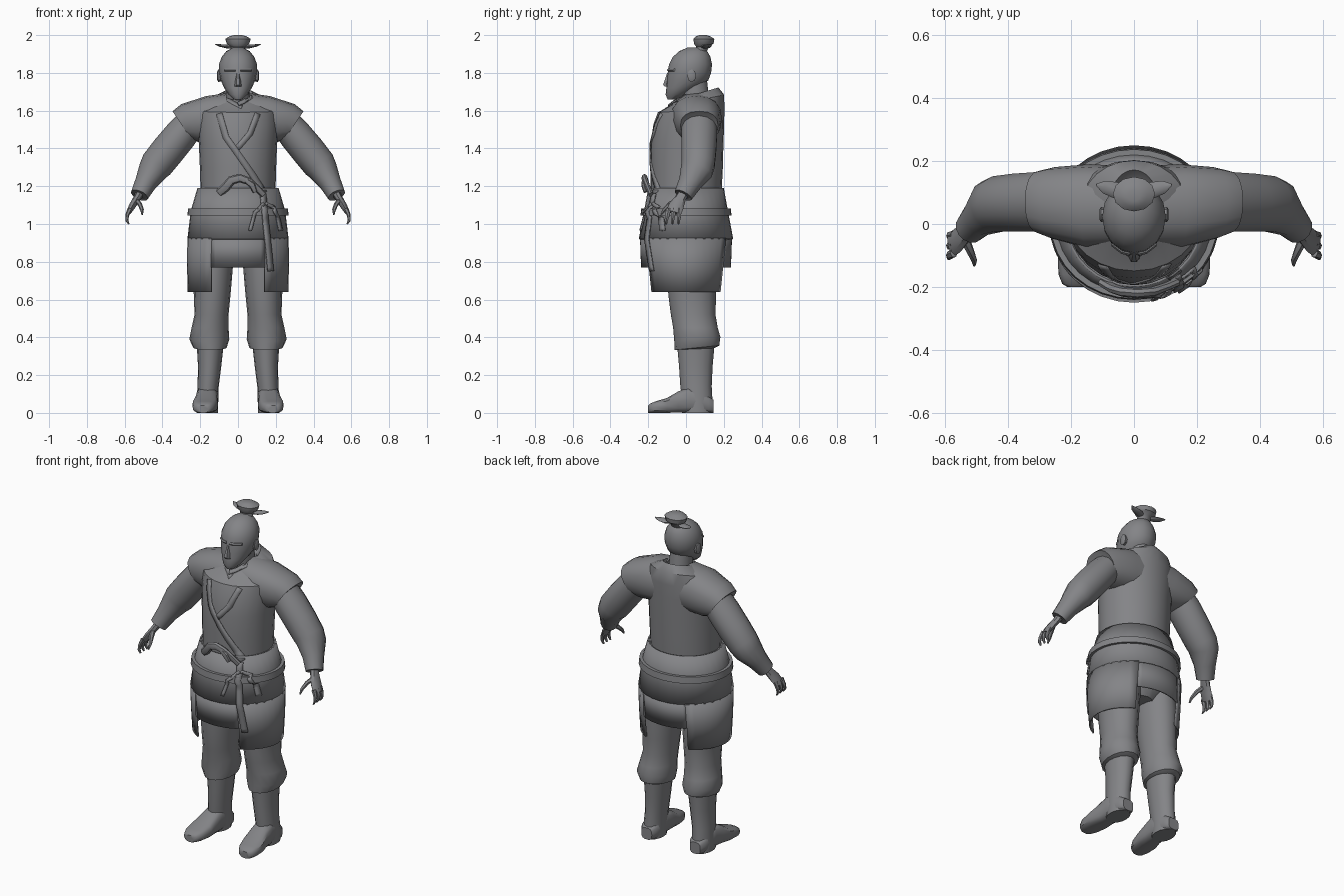
import bpy, bmesh, math
from mathutils import Vector
from mathutils.bvhtree import BVHTree

grey = bpy.data.materials.new("slate_grey")
grey.diffuse_color = (0.23, 0.232, 0.243, 1)
trees = []


def finish(name, bm, mirror=False, thick=0):
    bmesh.ops.recalc_face_normals(bm, faces=bm.faces)
    me = bpy.data.meshes.new(name)
    bm.to_mesh(me)
    bm.free()
    me.materials.append(grey)
    ob = bpy.data.objects.new(name, me)
    bpy.context.collection.objects.link(ob)
    if thick:
        ob.modifiers.new("thickness", 'SOLIDIFY').thickness = thick
    if mirror:
        m = ob.modifiers.new("mirror", 'MIRROR')
        m.use_mirror_merge = False
    return ob


def loft(name, rings, mirror=False, closed=True, caps=True, thick=0, cloth=False):
    """Skin a list of equal point rings."""
    bm = bmesh.new()
    rows = [[bm.verts.new(p) for p in r] for r in rings]
    n = len(rows[0])
    for a, b in zip(rows, rows[1:]):
        for i in range(n if closed else n - 1):
            j = (i + 1) % n
            bm.faces.new((a[i], a[j], b[j], b[i]))
    if caps and closed:
        bm.faces.new(rows[0])
        bm.faces.new(rows[-1])
    if cloth:
        trees.append(BVHTree.FromBMesh(bm))
    return finish(name, bm, mirror, thick)


def ring(c, u, v, n=16, power=1.0, a0=0, a1=360, closed=True):
    """Oval of points around c with half axes u and v."""
    c, u, v = Vector(c), Vector(u), Vector(v)
    out = []
    for i in range(n):
        a = math.radians(a0 + (a1 - a0) * i / (n if closed else n - 1))
        f = [math.copysign(abs(t) ** power, t) for t in (math.cos(a), math.sin(a))]
        out.append(c + u * f[0] + v * f[1])
    return out


def level(rows, n=16, power=1.0):
    """Rows of z, centre x, centre y, radius x, radius y, slope."""
    return [ring((x, y, z), (rx, 0, 0), (0, ry, ry * s), n, power) for z, x, y, rx, ry, s in rows]


def tube(name, rows, n=10, mirror=True):
    """Rows of x, y, z, radius in the front plane, radius in depth."""
    pts = [Vector(r[:3]) for r in rows]
    rings = []
    for i, r in enumerate(rows):
        t = (pts[min(i + 1, len(pts) - 1)] - pts[max(i - 1, 0)]).normalized()
        u = t.cross(Vector((0, 1, 0))).normalized()
        rings.append(ring(pts[i], u * r[3], u.cross(t) * r[4], n))
    return loft(name, rings, mirror)


def ribbon(name, pts, width, off=0.006):
    """Flat band laid on the front of the clothing."""
    path = []
    for a, b in zip(pts, pts[1:]):
        path += [Vector(a).lerp(Vector(b), k / 5) for k in range(5)]
    path.append(Vector(pts[-1]))
    rows = []
    for i, p in enumerate(path):
        t = (path[min(i + 1, len(path) - 1)] - path[max(i - 1, 0)]).normalized()
        s = Vector((-t.y, t.x)) * width / 2
        row = []
        for q in (p - s, p + s):
            hits = [tr.ray_cast(Vector((q.x, -1, q.y)), Vector((0, 1, 0)))[0] for tr in trees]
            y = min([h.y for h in hits if h] or [-0.15])
            row.append(Vector((q.x, y - off, q.y)))
        rows.append(row)
    return loft(name, rows, closed=False, thick=0.008)


# Jacket body and sloping shoulders
loft("jacket", level([
    (1.16, 0, 0, .198, .188, 0), (1.30, 0, .003, .202, .192, 0), (1.42, 0, .005, .207, .193, 0),
    (1.53, 0, .015, .215, .187, 0), (1.60, 0, .027, .215, .176, .05),
    (1.655, 0, .06, .165, .142, .2), (1.69, 0, .062, .078, .11, .3),
    (1.66, 0, .055, .062, .085, .3)], 24), cloth=True)
yoke = [(.05, .055, 1.56, .13, .132, .1), (.14, .055, 1.555, .135, .122, .25),
        (.25, .066, 1.532, .115, .102, .5), (.297, .07, 1.522, .1, .075, .66),
        (.285, .07, 1.515, .085, .06, .66)]
loft("jacket_shoulder", [ring((x, y, z), (0, ry, 0), (rz * t, 0, rz), 16, .85)
                         for x, y, z, ry, rz, t in yoke], True, cloth=True)

# Skirt: upper wrap, long side panels, short front and back flaps
loft("waist_wrap", level([(1.19, 0, 0, .215, .2, 0), (1.07, 0, 0, .25, .222, 0),
     (.92, 0, 0, .268, .25, 0)], 32), caps=False, thick=.008, cloth=True)


def panel(name, rows, a0, a1, mirror=False):
    return loft(name, [ring((0, 0, z), (rx, 0, 0), (0, ry, 0), 13, 1, a0, a1, False)
                       for z, rx, ry in rows], mirror, closed=False, thick=.008, cloth=True)


panel("side_panel", [(.925, .268, .25), (.78, .27, .233), (.64, .266, .216)], -58, 58, True)
for nm, a in (("front_flap", 270), ("back_flap", 90)):
    panel(nm, [(.94, .262, .244), (.77, .262, .238)], a - 33, a + 33)
loft("waist_top", level([(1.185, 0, 0, .21, .195, 0), (1.17, 0, 0, .15, .14, 0)], 24))

# Raised belt band
loft("belt", level([(1.045, 0, 0, .25, .225, 0), (1.045, 0, 0, .268, .241, 0),
                    (1.083, 0, 0, .264, .237, 0), (1.083, 0, 0, .24, .215, 0)], 32),
     caps=False, cloth=True)

# Trousers gathered below the knee
loft("hips", level([(1.0, 0, .02, .2, .15, 0), (.86, 0, .025, .19, .14, 0), (.79, 0, .03, .08, .09, 0)]))
loft("trouser_leg", level([
    (.92, .12, .03, .10, .13, 0), (.76, .133, .03, .105, .132, 0), (.62, .137, .033, .097, .126, 0),
    (.52, .14, .038, .09, .118, 0), (.45, .148, .05, .098, .118, 0), (.39, .152, .06, .106, .122, .1),
    (.345, .148, .058, .088, .118, .1), (.335, .145, .055, .06, .08, 0)]), True)

# Boots
loft("boot_shaft", level([
    (.37, .147, .052, .072, .1, 0), (.25, .15, .052, .062, .089, 0), (.14, .158, .053, .056, .083, 0),
    (.07, .162, .06, .058, .08, 0), (.0, .163, .06, .056, .08, 0)]), True)
foot = [(.145, .162, .035, .07), (.12, .162, .052, .09), (.02, .163, .058, .14), (-.04, .167, .06, .115),
        (-.10, .174, .068, .08), (-.16, .18, .06, .062), (-.19, .183, .045, .05), (-.2, .184, .028, .04)]
loft("boot_foot", [ring((x, y, h / 2), (rx, 0, 0), (0, 0, h / 2), 14, .65) for y, x, rx, h in foot], True)

# Sleeves, forearm wraps and hands
tube("sleeve", [(.22, .07, 1.57, .075, .09), (.30, .07, 1.475, .088, .097), (.37, .068, 1.39, .09, .094),
                (.43, .064, 1.315, .088, .09), (.452, .055, 1.282, .078, .088),
                (.49, .02, 1.215, .058, .062), (.522, -.015, 1.152, .048, .05),
                (.518, -.012, 1.157, .035, .038)], 14)
tube("palm", [(.51, -.005, 1.18, .024, .026), (.535, -.03, 1.135, .02, .03),
              (.56, -.052, 1.095, .018, .041), (.58, -.065, 1.06, .013, .04)], 8)
for i, (y, tip) in enumerate(((-.035, -.04), (-.065, -.072), (-.092, -.105))):
    tube("finger", [(.572, y, 1.08, .013, .015), (.587, (y + tip) / 2, 1.045, .01, .013),
                    (.588, tip, 1.018, .008, .01), (.578, tip, 1.0, .004, .006)], 6)
tube("thumb", [(.54, -.04, 1.125, .015, .017), (.52, -.085, 1.105, .012, .014),
               (.508, -.115, 1.075, .01, .01), (.507, -.132, 1.05, .004, .005)], 6)

# Neck, head and facial features
loft("neck", level([(1.6, 0, .06, .065, .07, 0), (1.77, 0, .035, .06, .075, 0)]))
loft("head", level([
    (1.66, 0, -.072, .022, .026, 0), (1.685, 0, -.052, .05, .056, 0), (1.72, 0, -.02, .073, .084, 0),
    (1.76, 0, .008, .091, .11, 0), (1.80, 0, .018, .1, .115, 0), (1.845, 0, .024, .101, .114, 0),
    (1.885, 0, .03, .086, .099, 0), (1.915, 0, .038, .062, .074, 0), (1.935, 0, .045, .025, .035, 0)]))
loft("nose", level([(1.728, 0, -.1, .02, .014, 0), (1.737, 0, -.104, .018, .02, 0),
                    (1.80, 0, -.09, .008, .012, 0)], 6))
loft("brow", [ring((x, y, 1.815), (0, .012, 0), (0, 0, .008), 6)
              for x, y in ((.012, -.09), (.04, -.083), (.072, -.058))], True)
loft("ear", [ring((x, .03, 1.785), (0, r * .7, 0), (0, 0, r), 8)
             for x, r in ((.09, .03), (.105, .034), (.11, .022))], True)

# Topknot with its pointed tie
loft("topknot", level([(1.915, 0, .075, .04, .035, 0), (1.938, 0, .088, .038, .034, 0),
                       (1.955, 0, .094, .06, .052, 0), (1.98, 0, .095, .067, .055, 0),
                       (1.995, 0, .09, .042, .036, 0), (2.0, 0, .09, .02, .018, 0)], 12))
tube("topknot_tie", [(.02, .09, 1.94, .012, .015), (.06, .108, 1.94, .01, .026),
                     (.095, .118, 1.945, .007, .02), (.12, .125, 1.952, .002, .003)], 8)

# Chest bands and collar edges
ribbon("long_chest_band", [(-.1, 1.585), (-.065, 1.46), (0, 1.37), (.075, 1.265), (.14, 1.165)], .032)
ribbon("short_chest_band", [(.105, 1.585), (.065, 1.48), (-.005, 1.4)], .03)
ribbon("collar_edge", [(-.075, 1.675), (-.03, 1.645), (.02, 1.62)], .018, .005)
ribbon("collar_edge", [(.075, 1.675), (.03, 1.645), (0, 1.632)], .018, .005)

# Sash bow and hanging tails
tube("bow_loop", [(-.10, -.185, 1.165, .022, .014), (-.065, -.205, 1.195, .024, .016),
                  (-.035, -.215, 1.232, .024, .016), (.01, -.22, 1.243, .022, .016),
                  (.06, -.215, 1.225, .02, .016), (.10, -.2, 1.19, .018, .014),
                  (.135, -.185, 1.155, .016, .014)], 8, False)
tube("bow_fold", [(.03, -.222, 1.24, .012, .01), (.075, -.225, 1.205, .017, .012),
                  (.09, -.215, 1.17, .012, .01)], 8, False)
ribbon("long_tail", [(.135, 1.16), (.15, 1.0), (.165, .86), (.175, .75)], .03, .012)
ribbon("side_tail", [(.145, 1.11), (.19, 1.09), (.215, 1.03), (.23, .965)], .017, .012)
ribbon("inner_tail", [(.14, 1.11), (.09, 1.06), (.065, .965)], .018, .012)

# Smooth shading with crisp hems
bpy.ops.object.select_all(action='SELECT')
bpy.context.view_layer.objects.active = bpy.context.collection.objects[0]
bpy.ops.object.shade_smooth_by_angle(angle=math.radians(40))
